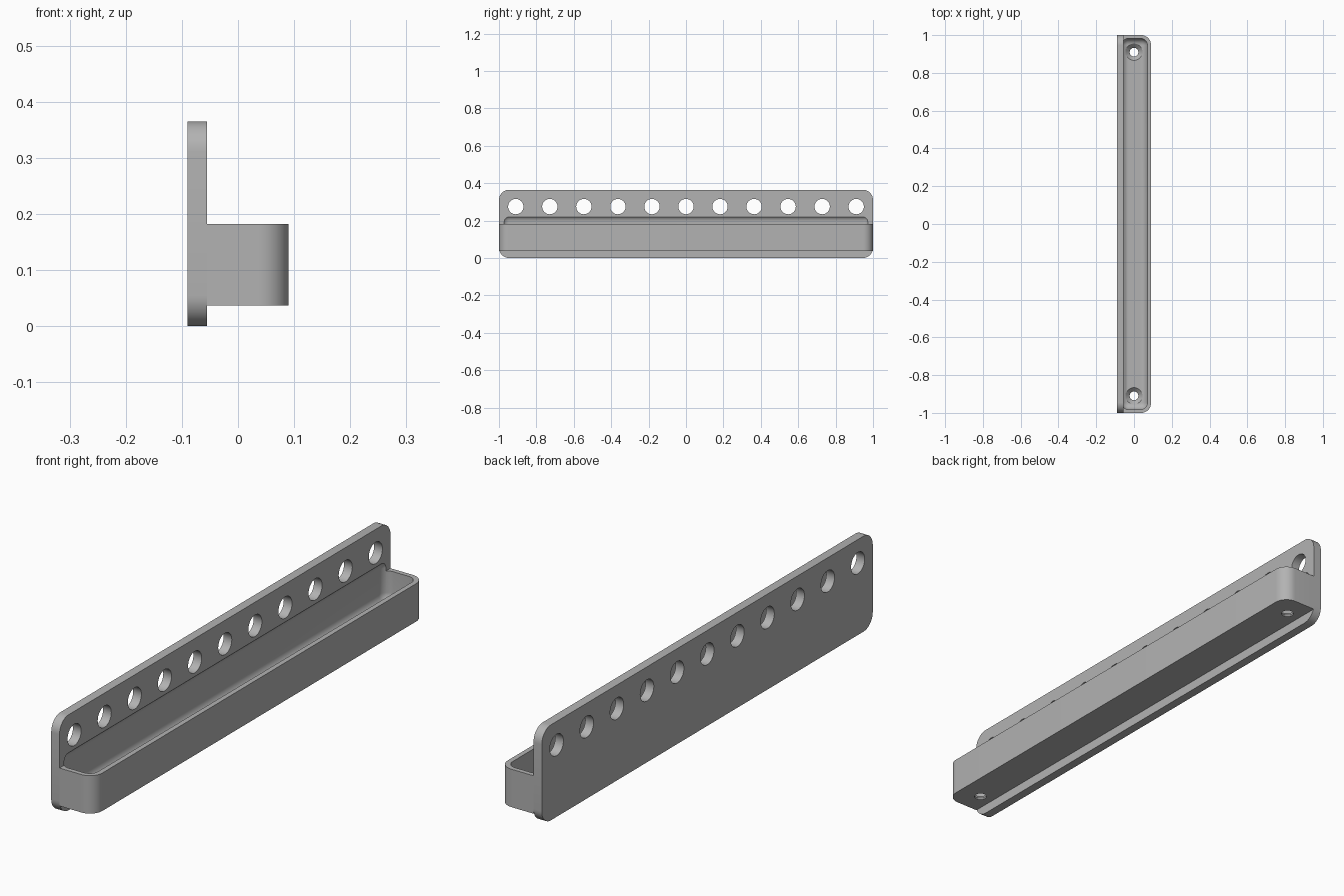
import bpy, bmesh, math
from mathutils import Matrix, Vector

cube = bpy.data.objects.get("Cube")
if cube:
    bpy.data.objects.remove(cube, do_unlink=True)

grey = bpy.data.materials.new("grey")
grey.use_nodes = True
grey.diffuse_color = (0.45, 0.45, 0.45, 1)
grey.node_tree.nodes["Principled BSDF"].inputs["Base Color"].default_value = (0.45, 0.45, 0.45, 1)


def make_object(name, bm):
    mesh = bpy.data.meshes.new(name)
    bmesh.ops.recalc_face_normals(bm, faces=bm.faces)
    bm.to_mesh(mesh)
    bm.free()
    mesh.materials.append(grey)
    obj = bpy.data.objects.new(name, mesh)
    bpy.context.collection.objects.link(obj)
    return obj


def rounded_box(name, low, high, radius, pick):
    """Box between two corners, rounding the edges chosen by pick(edge)."""
    low, high = Vector(low), Vector(high)
    bm = bmesh.new()
    bmesh.ops.create_cube(bm, size=1)
    bmesh.ops.scale(bm, vec=high - low, verts=bm.verts)
    bmesh.ops.translate(bm, vec=(low + high) / 2, verts=bm.verts)
    bmesh.ops.bevel(bm, geom=[e for e in bm.edges if pick(e)], offset=radius,
                    segments=10, profile=0.5, affect='EDGES')
    return make_object(name, bm)


def add_cone(bm, r1, r2, depth, matrix):
    bmesh.ops.create_cone(bm, cap_ends=True, segments=40, radius1=r1,
                          radius2=r2, depth=depth, matrix=matrix)


def along(edge, axis):
    a, b = edge.verts
    return abs((b.co - a.co)[axis]) > 0.01


def cut(target, cutter):
    mod = target.modifiers.new("cut", 'BOOLEAN')
    mod.operation = 'DIFFERENCE'
    mod.solver = 'EXACT'
    mod.object = cutter
    bpy.context.view_layer.objects.active = target
    bpy.ops.object.modifier_apply(modifier=mod.name)


# Back plate, rounded at its four corners
plate = rounded_box("back_plate", (-0.09, -1, 0), (-0.055, 1, 0.365), 0.055,
                    lambda e: along(e, 0))

# Tray, rounded at its two outer corners
tray = rounded_box("tray", (-0.055, -1, 0.037), (0.09, 1, 0.182), 0.052,
                   lambda e: along(e, 2) and e.verts[0].co.x > 0)

# Hollow of the tray, which also scoops slightly into the plate
hollow = rounded_box("hollow_cutter", (-0.066, -0.982, 0.064), (0.071, 0.982, 0.23),
                     0.036, lambda e: True)

# Row of round holes through the plate
bm = bmesh.new()
for i in range(11):
    y = (i - 5) * 0.182
    add_cone(bm, 0.041, 0.041, 0.1,
             Matrix.Translation((-0.07, y, 0.275)) @ Matrix.Rotation(math.pi / 2, 4, 'Y'))
holes = make_object("hole_cutter", bm)

# Screw holes and countersinks in the tray floor
bm = bmesh.new()
for y in (-0.91, 0.91):
    add_cone(bm, 0.023, 0.023, 0.1, Matrix.Translation((0, y, 0.05)))
screws = make_object("screw_cutter", bm)
bm = bmesh.new()
for y in (-0.91, 0.91):
    add_cone(bm, 0.022, 0.047, 0.025, Matrix.Translation((0, y, 0.0545)))
sinks = make_object("countersink_cutter", bm)

for target, cutters in ((plate, (hollow, holes)), (tray, (hollow, screws, sinks))):
    for cutter in cutters:
        cut(target, cutter)

for cutter in (hollow, holes, screws, sinks):
    bpy.data.objects.remove(cutter, do_unlink=True)

# Smooth curves with crisp edges
for obj in (plate, tray):
    bpy.ops.object.select_all(action='DESELECT')
    obj.select_set(True)
    bpy.context.view_layer.objects.active = obj
    bpy.ops.object.shade_smooth_by_angle(angle=math.radians(30))
